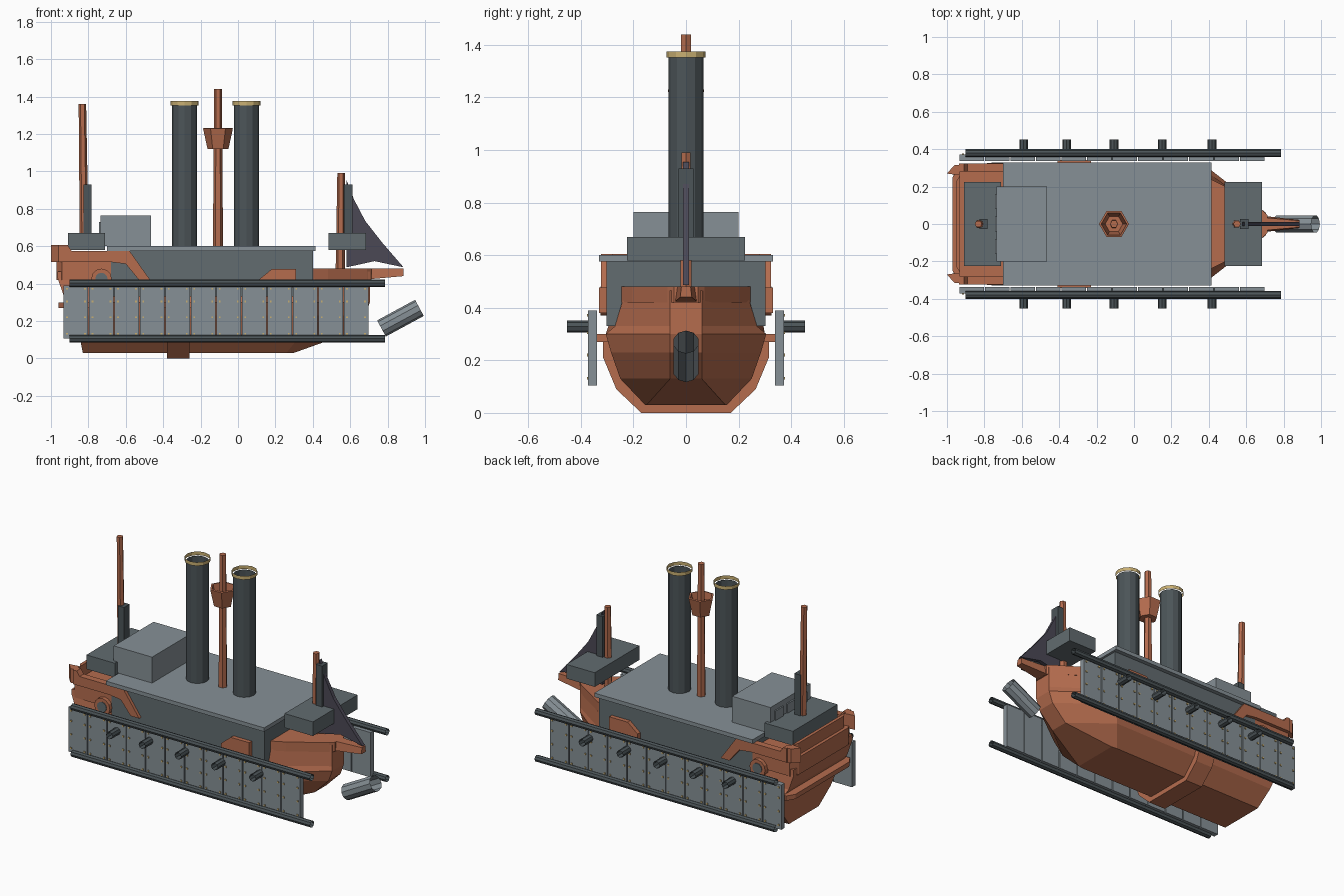
import bpy, bmesh
from math import pi
from mathutils import Vector, Matrix

if "Cube" in bpy.data.objects:
    bpy.data.objects.remove(bpy.data.objects["Cube"])


def material(name, rgb):
    m = bpy.data.materials.new(name)
    m.use_nodes = True
    m.diffuse_color = (*rgb, 1)
    m.node_tree.nodes["Principled BSDF"].inputs["Base Color"].default_value = (*rgb, 1)
    return m


RUST = material("rust_orange", (.46, .15, .076))
STEEL = material("light_steel", (.24, .28, .305))
SLATE = material("slate_grey", (.122, .15, .162))
CHAR = material("charcoal", (.072, .09, .098))
BRASS = material("brass", (.58, .43, .17))
CLOTH = material("dark_sail", (.07, .065, .091))


def finish(name, bm, mat, fix=True):
    if fix:
        bmesh.ops.recalc_face_normals(bm, faces=bm.faces)
    me = bpy.data.meshes.new(name)
    bm.to_mesh(me)
    bm.free()
    me.materials.append(mat)
    ob = bpy.data.objects.new(name, me)
    bpy.context.scene.collection.objects.link(ob)
    return ob


def boxes(name, spans, mat):
    """Boxes given as ((x0, x1), (y0, y1), (z0, z1))."""
    bm = bmesh.new()
    for span in spans:
        mid = Vector([(a + b) / 2 for a, b in span])
        size = [abs(b - a) for a, b in span]
        bmesh.ops.create_cube(bm, size=1, matrix=Matrix.Translation(mid) @ Matrix.Diagonal((*size, 1)))
    return finish(name, bm, mat)


def loft(name, rings, mat):
    bm = bmesh.new()
    loops = [[bm.verts.new(p) for p in ring] for ring in rings]
    n = len(loops[0])
    for a, b in zip(loops, loops[1:]):
        for i in range(n):
            j = (i + 1) % n
            bm.faces.new((a[i], a[j], b[j], b[i]))
    bm.faces.new(loops[0])
    bm.faces.new(loops[-1])
    return finish(name, bm, mat)


def prism(name, pts, axis, lo, hi, mat):
    """Extrude a flat profile along one axis."""
    def place(p, d):
        q = list(p)
        q.insert("xyz".index(axis), d)
        return q
    return loft(name, [[place(p, d) for p in pts] for d in (lo, hi)], mat)


def mirrored(pts):
    return pts + [(x, -y) for x, y in reversed(pts)]


def tube(name, p0, p1, r0, r1, sides, mat, caps=False):
    p0, p1 = Vector(p0), Vector(p1)
    d = p1 - p0
    turn = Vector((0, 0, 1)).rotation_difference(d).to_matrix().to_4x4()
    bm = bmesh.new()
    bmesh.ops.create_cone(bm, cap_ends=caps, segments=sides, radius1=r0, radius2=r1, depth=d.length,
                          matrix=Matrix.Translation((p0 + p1) / 2) @ turn @ Matrix.Rotation(pi / 2, 4, 'Z'))
    return finish(name, bm, mat, False)


# Hull: height, stern x, stern half, shoulder x, shoulder half, bow x, bow half
levels = [
    (.03, -.83, .15, .26, .155, .30, .15),
    (.13, -.85, .24, .34, .25, .58, .06),
    (.23, -.87, .285, .38, .285, .68, .06),
    (.30, -.91, .30, .39, .305, .705, .06),
    (.33, -.93, .295, .40, .27, .705, .06),
    (.43, -.965, .295, .41, .24, .705, .06),
    (.465, -.965, .295, .41, .235, .705, .06),
]
loft("hull", [[(x, y, z) for x, y in mirrored([(a, b), (c, d), (e, f)])]
              for z, a, b, c, d, e, f in levels], RUST)
prism("keel_band", [(y, z) for z, y in mirrored([(.28, .315), (.21, .315), (.09, .265), (0, .17)])],
      "x", -.38, -.26, RUST)
boxes("keel_band_caps", [((-.41, -.23), (s * .28, s * .342), (.27, .30)) for s in (1, -1)], RUST)
prism("stern_ledge", mirrored([(-.96, .27), (-.93, .32), (-.68, .32)]), "z", .27, .30, RUST)

# Stern deck and raised rim
prism("stern_deck", mirrored([(-.97, .25), (-.94, .30), (-.66, .30)]), "z", .42, .53, RUST)
prism("stern_rim", mirrored([(-1.0, .27), (-.96, .315), (-.93, .315)])[::1] +
      mirrored([(-.93, .26), (-.95, .23)])[::-1][:2] + [(-.95, .23), (-.93, .26)],
      "z", .515, .605, RUST)
side = [(-.935, .605), (-.91, .605), (-.89, .575), (-.58, .575), (-.47, .42),
        (-.53, .42), (-.60, .505), (-.68, .515), (-.935, .515)]
port = [(.11, .42), (.18, .477), (.31, .477), (.31, .38), (.11, .38)]

# Bow rim and spar
prism("bow_rim", mirrored([(.40, .245), (.48, .205), (.69, .07), (.715, .045)]), "z", .42, .48, RUST)
loft("bow_spar", [[(x, y, z) for y, z in ((-h, b), (h, b), (h * .8, .48), (-h * .8, .48))]
                  for x, h, b in ((.66, .045, .405), (.72, .04, .425), (.885, .022, .44))], RUST)

# Armoured house and roof
boxes("armoured_house", [((-.68, .40), (-.303, .303), (.33, .577))], SLATE)
boxes("roof", [((-.70, .415), (-.33, .33), (.575, .60))], STEEL)
boxes("deckhouse", [((-.735, -.465), (-.20, .20), (.60, .765))], STEEL)
boxes("deckhouse_shutters", [((-.744, -.735), (y - .04, y + .04), (.67, .73)) for y in (-.12, 0, .12)], STEEL)
boxes("aft_platform", [((-.91, -.71), (-.225, .225), (.58, .67))], SLATE)
boxes("fore_platform", [((.485, .685), (-.225, .225), (.58, .67))], SLATE)

# Funnels with brass collars
for label, x in (("aft", -.285), ("fore", .045)):
    tube(label + "_funnel", (x, 0, .59), (x, 0, 1.352), .067, .067, 12, CHAR)
    tube(label + "_funnel_collar", (x, 0, 1.352), (x, 0, 1.375), .075, .075, 12, BRASS)

# Masts, posts, lookout and sail
tube("main_mast", (-.107, 0, .59), (-.107, 0, 1.44), .027, .021, 6, RUST, True)
tube("aft_mast", (-.822, 0, .60), (-.832, 0, 1.36), .024, .02, 6, RUST, True)
tube("fore_mast", (.547, 0, .47), (.551, 0, .99), .025, .02, 6, RUST, True)
boxes("aft_post", [((-.825, -.783), (-.028, .028), (.66, .93))], CHAR)
boxes("fore_post", [((.568, .612), (-.028, .028), (.66, .93))], CHAR)
nest = tube("lookout_basket", (-.107, 0, 1.12), (-.107, 0, 1.23), .056, .08, 6, RUST, True)
bm = bmesh.new()
bm.from_mesh(nest.data)
bmesh.ops.delete(bm, geom=[f for f in bm.faces if f.normal.z > .9], context='FACES')
bm.to_mesh(nest.data)
bm.free()
shell = nest.modifiers.new("wall", 'SOLIDIFY')
shell.thickness = .012
prism("sail", [(.58, .955), (.62, .85), (.68, .735), (.77, .62), (.885, .487), (.73, .52), (.58, .487)],
      "y", -.012, .012, CLOTH)

# Bow ram barrel
tube("bow_barrel", (.767, 0, .16), (.97, 0, .27), .049, .049, 10, STEEL)

# Parts repeated on both flanks
pitch = 1.635 / 12
for label, s in (("left", 1), ("right", -1)):
    prism(label + "_stern_bulwark", side, "y", s * .28, s * .323, RUST)
    prism(label + "_sponson", port, "y", s * .29, s * .33, RUST)
    tube(label + "_porthole_frame", (-.73, s * .27, .425), (-.73, s * .325, .425), .055, .055, 12, RUST, True)
    tube(label + "_porthole", (-.73, s * .28, .425), (-.73, s * .329, .425), .033, .033, 12, SLATE, True)
    starts = [-.935 + i * pitch for i in range(12)]
    boxes(label + "_armour_plates",
          [((x + .003, x + pitch - .003), (s * .338, s * .372), (.105, .39)) for x in starts], STEEL)
    boxes(label + "_rivets",
          [((c - .005, c + .005), (s * .37, s * .377), (z - .005, z + .005))
           for x in starts for c in (x + .02, x + pitch - .02) for z in (.132, .22, .305, .372)], BRASS)
    for level, z in (("upper", .402), ("lower", .105)):
        tube(f"{label}_{level}_rail", (-.90, s * .379, z), (.787, s * .379, z), .021, .021, 8, CHAR)
    for i, x in enumerate((-.59, -.36, -.107, .15, .417)):
        tube(f"{label}_gun_{i + 1}", (x, s * .34, .328), (x, s * .452, .328), .023, .023, 8, CHAR)
